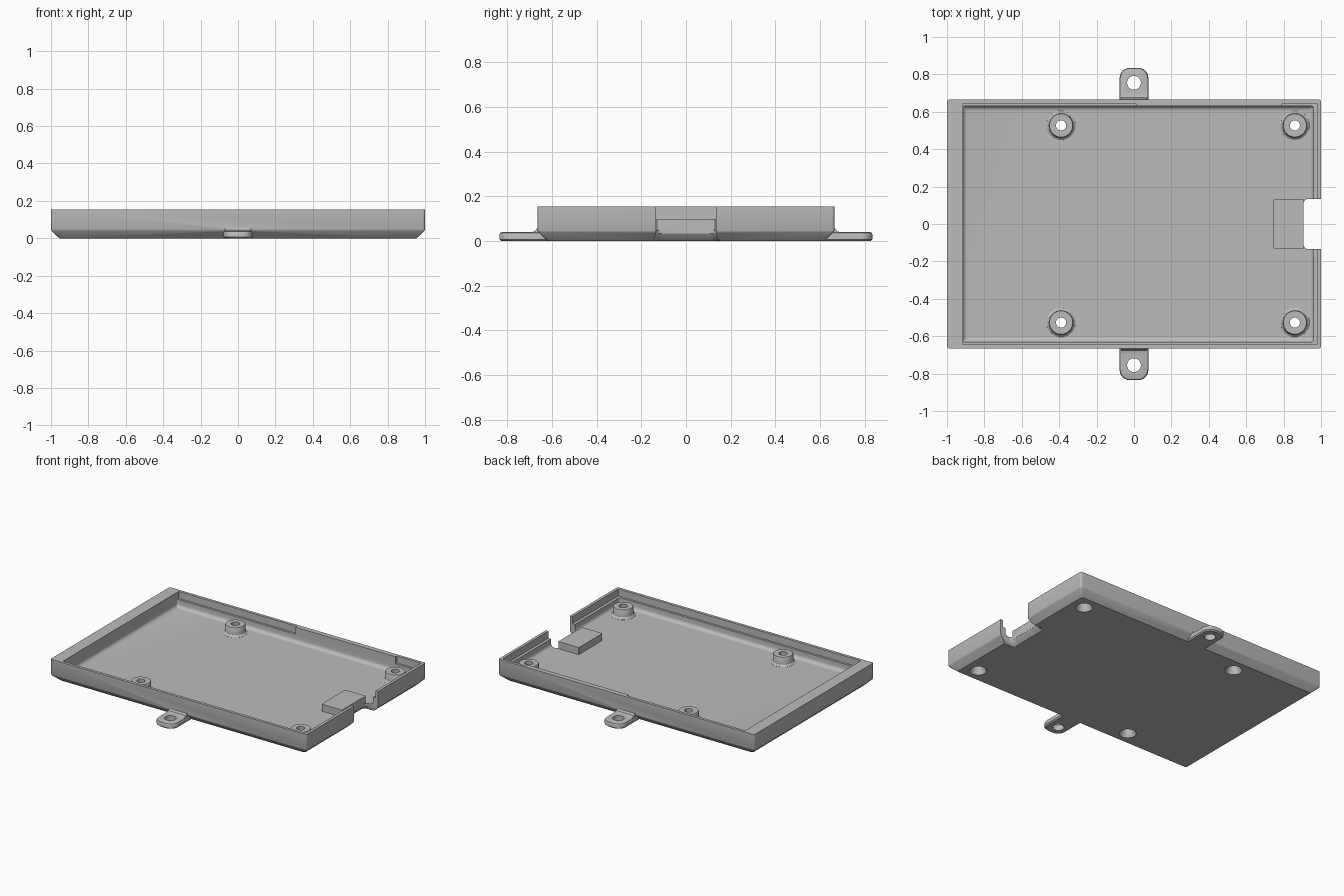
import bpy, bmesh, math

if "Cube" in bpy.data.objects:
    bpy.data.objects.remove(bpy.data.objects["Cube"], do_unlink=True)

grey = bpy.data.materials.new("plain grey")
grey.use_nodes = True
COLOUR = (0.5, 0.5, 0.5, 1)
grey.diffuse_color = COLOUR
grey.node_tree.nodes["Principled BSDF"].inputs["Base Color"].default_value = COLOUR


def loft(name, rings):
    """Skin a closed solid through rings of equal point count."""
    bm = bmesh.new()
    loops = [[bm.verts.new(p) for p in ring] for ring in rings]
    n = len(loops[0])
    for a, b in zip(loops, loops[1:]):
        for i in range(n):
            j = (i + 1) % n
            bm.faces.new((a[i], a[j], b[j], b[i]))
    bm.faces.new(loops[0][::-1])
    bm.faces.new(loops[-1])
    bmesh.ops.recalc_face_normals(bm, faces=bm.faces)
    mesh = bpy.data.meshes.new(name)
    bm.to_mesh(mesh)
    bm.free()
    mesh.materials.append(grey)
    obj = bpy.data.objects.new(name, mesh)
    bpy.context.collection.objects.link(obj)
    return obj


def rounded(x0, x1, y0, y1, z, r, inset=0.0, steps=6):
    """Rounded rectangle ring at height z."""
    x0, x1, y0, y1 = x0 + inset, x1 - inset, y0 + inset, y1 - inset
    corners = [(x1 - r, y1 - r), (x0 + r, y1 - r), (x0 + r, y0 + r), (x1 - r, y0 + r)]
    ring = []
    for k, (cx, cy) in enumerate(corners):
        for s in range(steps + 1):
            a = math.pi / 2 * (k + s / steps)
            ring.append((cx + r * math.cos(a), cy + r * math.sin(a), z))
    return ring


def slab(name, x0, x1, y0, y1, z0, z1, r=0.004):
    return loft(name, [rounded(x0, x1, y0, y1, z, r) for z in (z0, z1)])


def turned(name, cx, cy, profile, n=40):
    """Round solid from (radius, height) pairs."""
    return loft(name, [[(cx + r * math.cos(2 * math.pi * i / n),
                         cy + r * math.sin(2 * math.pi * i / n), z) for i in range(n)]
                       for r, z in profile])


def combine(target, tool, operation):
    mod = target.modifiers.new(operation.title(), 'BOOLEAN')
    mod.operation = operation
    mod.solver = 'EXACT'
    mod.object = tool
    bpy.context.view_layer.objects.active = target
    bpy.ops.object.modifier_apply(modifier=mod.name)
    bpy.data.objects.remove(tool, do_unlink=True)


FLOOR, TOP = 0.05, 0.155

# Outer shell with chamfered underside
tray = loft("tray", [rounded(-1, 1, -0.665, 0.665, z, 0.012, inset)
                     for z, inset in ((0, 0.045), (0.04, 0.003), (0.048, 0), (TOP, 0))])

# Cavity with a rounded floor edge
fillet = 0.025
rings = []
for s in range(6):
    a = math.pi / 2 * s / 5
    rings.append(rounded(-0.915, 0.96, -0.63, 0.63, FLOOR + fillet * (1 - math.cos(a)),
                         0.01, fillet * (1 - math.sin(a))))
rings.append(rounded(-0.915, 0.96, -0.63, 0.63, 0.3, 0.01))
combine(tray, loft("cavity_cutter", rings), 'DIFFERENCE')

# Stepped lip around the rim, interrupted along the back
for x0, x1, y0, y1 in ((-0.915, 0.98, -0.645, 0.6),
                       (-0.915, 0.01, 0.5, 0.645),
                       (0.79, 0.98, 0.5, 0.645)):
    combine(tray, slab("lip_cutter", x0, x1, y0, y1, 0.105, 0.3), 'DIFFERENCE')

# Port opening through the right-hand wall, flared at the bottom
port = loft("port_cutter", [rounded(x, 1.2, -w, w, z, 0.03) for x, w, z in
                            ((0.872, 0.155, -0.02), (0.875, 0.153, 0.0), (0.89, 0.141, 0.012),
                             (0.905, 0.135, 0.035), (0.905, 0.135, 0.3))])
combine(tray, port, 'DIFFERENCE')

# Port support block
combine(tray, slab("port_block", 0.745, 0.906, -0.132, 0.132, 0.036, 0.1), 'UNION')

# Screw standoffs with flared feet and countersunk holes
for x in (-0.39, 0.86):
    for y in (-0.527, 0.527):
        post = turned("standoff", x, y, ((0.079, 0.03), (0.078, 0.051), (0.071, 0.055),
                                         (0.066, 0.063), (0.065, 0.107), (0.062, 0.112)))
        combine(tray, post, 'UNION')
        hole = turned("screw_cutter", x, y, ((0.058, -0.005), (0.055, 0), (0.027, 0.055),
                                             (0.027, 0.3)))
        combine(tray, hole, 'DIFFERENCE')

# Mounting tabs front and back
for side in (-1, 1):
    y0, y1 = sorted((side * 0.53, side * 0.835))
    tab = loft("mounting_tab", [rounded(-0.077, 0.077, y0, y1, z, 0.055, inset)
                                for z, inset in ((0, 0.008), (0.008, 0), (0.03, 0),
                                                 (0.037, 0.003), (0.04, 0.01))])
    combine(tray, tab, 'UNION')
    # Curved web joining the tab to the wall
    web = [(0.65, 0.03), (0.692, 0.03), (0.692, 0.04), (0.676, 0.044), (0.668, 0.056), (0.65, 0.056)]
    rib = loft("tab_web", [[(x, side * y, z) for y, z in web] for x in (-0.07, 0.07)])
    combine(tray, rib, 'UNION')
    bore = turned("tab_cutter", 0, side * 0.755, ((0.037, -0.1), (0.037, 0.2)))
    combine(tray, bore, 'DIFFERENCE')

# Smooth the rounded surfaces, keep the edges crisp
bpy.ops.object.select_all(action='DESELECT')
tray.select_set(True)
bpy.context.view_layer.objects.active = tray
bpy.ops.object.shade_smooth_by_angle(angle=math.radians(30))
